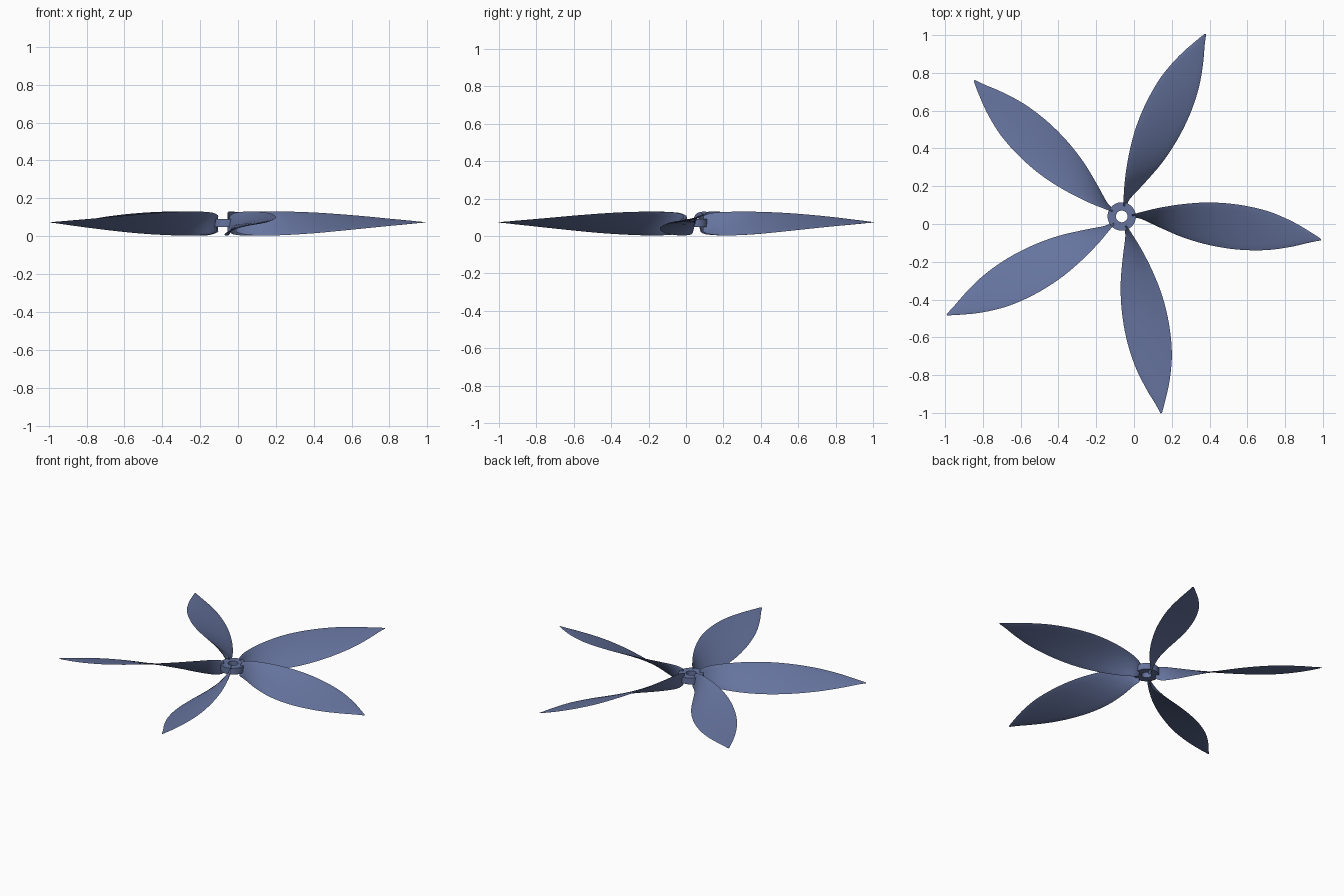
import bpy, bmesh, math
from mathutils import Matrix, Vector

if "Cube" in bpy.data.objects:
    bpy.data.objects.remove(bpy.data.objects["Cube"])

CENTRE = Vector((-0.065, 0.04, 0.0))
BLADES = 5

blue = bpy.data.materials.new("slate blue")
blue.diffuse_color = (0.133, 0.175, 0.345, 1)
blue.use_nodes = True
blue.node_tree.nodes["Principled BSDF"].inputs["Base Color"].default_value = blue.diffuse_color

# Blade stations: radius, high edge y, low edge y, high edge z, low edge z
STATIONS = [
    (0.055, 0.008, -0.008, 0.110, 0.022),
    (0.10, 0.022, -0.012, 0.124, 0.009),
    (0.20, 0.046, -0.058, 0.130, 0.003),
    (0.33, 0.066, -0.113, 0.130, 0.007),
    (0.47, 0.074, -0.153, 0.125, 0.016),
    (0.62, 0.062, -0.176, 0.115, 0.030),
    (0.77, 0.029, -0.178, 0.102, 0.045),
    (0.90, -0.025, -0.160, 0.089, 0.058),
    (1.00, -0.083, -0.137, 0.079, 0.068),
    (1.055, -0.119, -0.127, 0.0745, 0.0725),
]


def smooth_stations(rows, steps):
    """Catmull-Rom interpolation through the stations."""
    out = []
    for i in range(len(rows) - 1):
        quad = [rows[max(i - 1, 0)], rows[i], rows[i + 1], rows[min(i + 2, len(rows) - 1)]]
        for s in range(steps):
            t = s / steps
            out.append([0.5 * (2 * b + (c - a) * t + (2 * a - 5 * b + 4 * c - d) * t * t
                               + (3 * b - a - 3 * c + d) * t ** 3)
                        for a, b, c, d in zip(*quad)])
    return out + [list(rows[-1])]


def finish(name, bm, angle):
    bmesh.ops.recalc_face_normals(bm, faces=bm.faces)
    mesh = bpy.data.meshes.new(name)
    bm.to_mesh(mesh)
    bm.free()
    mesh.materials.append(blue)
    ob = bpy.data.objects.new(name, mesh)
    bpy.context.collection.objects.link(ob)
    bpy.ops.object.select_all(action='DESELECT')
    ob.select_set(True)
    bpy.context.view_layer.objects.active = ob
    bpy.ops.object.shade_smooth_by_angle(angle=math.radians(angle))
    return ob


def loft(bm, rings, closed=False):
    n = len(rings[0])
    pairs = list(zip(rings, rings[1:])) + ([(rings[-1], rings[0])] if closed else [])
    for a, b in pairs:
        for k in range(n):
            bm.faces.new((a[k], a[(k + 1) % n], b[(k + 1) % n], b[k]))


# Twisted blade: thin lens sections lofted from root to tip
def blade(index):
    bm = bmesh.new()
    rings = []
    half = 8
    for r, yh, yl, zh, zl in smooth_stations(STATIONS, 4):
        hi, lo = Vector((r, yh, zh)), Vector((r, yl, zl))
        chord = lo - hi
        normal = Vector((1, 0, 0)).cross(chord).normalized()
        thick = min(0.004, chord.length * 0.05)
        ring = []
        for k in range(2 * half):
            a = math.pi * k / half
            ring.append(bm.verts.new(hi + chord * (0.5 - 0.5 * math.cos(a))
                                     + normal * thick * math.sin(a)))
        rings.append(ring)
    loft(bm, rings)
    bm.faces.new(rings[0])
    bm.faces.new(rings[-1])
    turn = Matrix.Rotation(math.tau * index / BLADES, 4, 'Z')
    bmesh.ops.transform(bm, matrix=Matrix.Translation(CENTRE) @ turn, verts=bm.verts)
    finish(f"blade_{index + 1}", bm, 50)


for i in range(BLADES):
    blade(i)

# Hub: ring with a shaft hole
bm = bmesh.new()
rings = []
for radius, z in ((0.075, 0.049), (0.075, 0.091), (0.031, 0.091), (0.031, 0.049)):
    rings.append([bm.verts.new(CENTRE + Vector((radius * math.cos(math.tau * k / 48),
                                               radius * math.sin(math.tau * k / 48), z)))
                  for k in range(48)])
loft(bm, rings, closed=True)
finish("hub", bm, 30)
